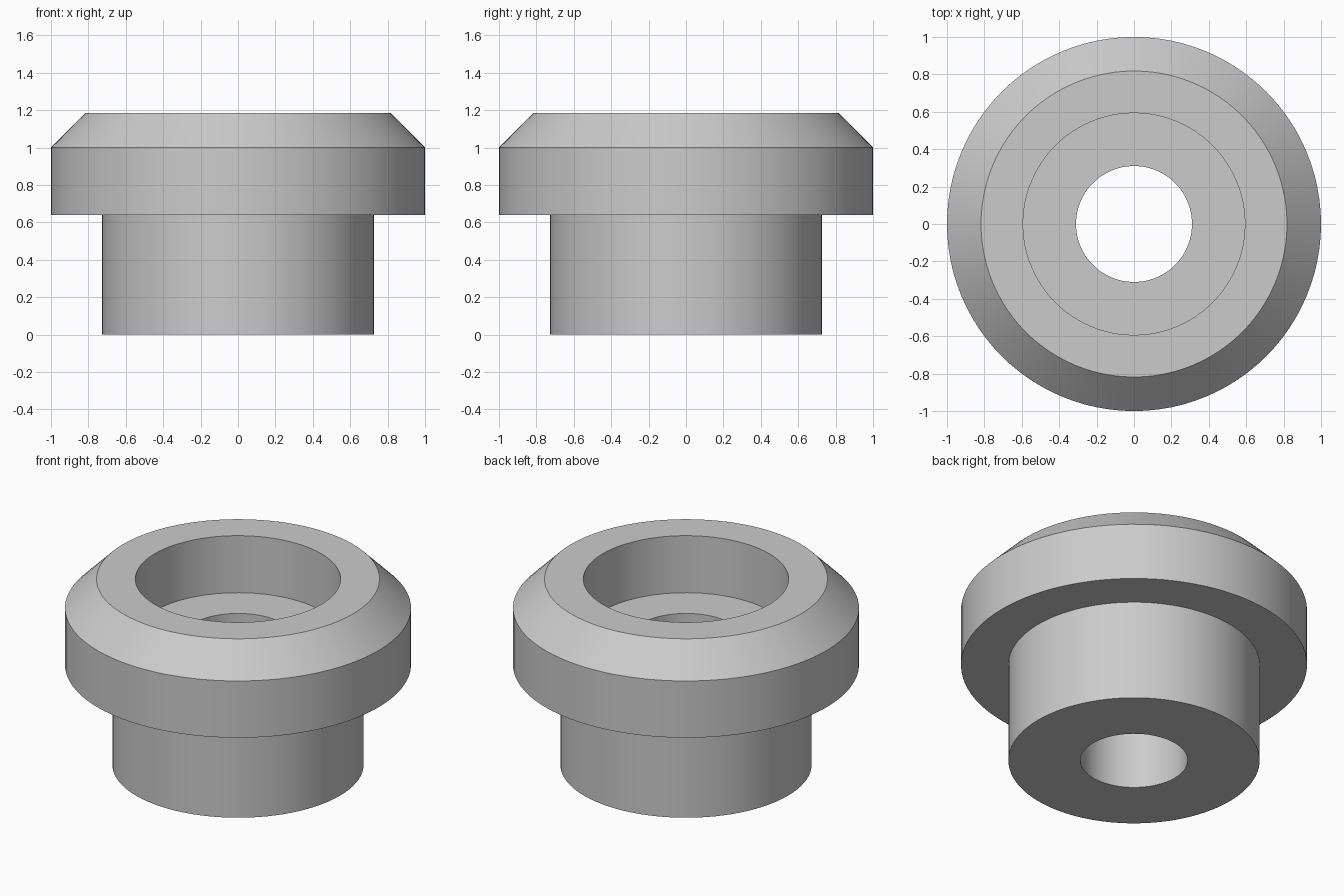
import bpy
import bmesh
import math

# Remove the default cube
cube = bpy.data.objects.get("Cube")
if cube:
    bpy.data.objects.remove(cube, do_unlink=True)

SEGMENTS = 96

# Plain grey material
grey = bpy.data.materials.new("light_grey")
grey.use_nodes = True
color = (0.6, 0.6, 0.6, 1.0)
grey.diffuse_color = color
grey.node_tree.nodes["Principled BSDF"].inputs["Base Color"].default_value = color


def lathe(name, profile, material):
    """Revolve a closed (radius, height) profile around the z axis."""
    bm = bmesh.new()
    verts = [bm.verts.new((r, 0, z)) for r, z in profile]
    edges = [bm.edges.new((v, verts[(i + 1) % len(verts)]))
             for i, v in enumerate(verts)]
    bmesh.ops.spin(bm, geom=verts + edges, cent=(0, 0, 0), axis=(0, 0, 1),
                   angle=math.tau, steps=SEGMENTS, use_merge=True)
    bmesh.ops.remove_doubles(bm, verts=bm.verts[:], dist=0.0001)
    bmesh.ops.recalc_face_normals(bm, faces=bm.faces[:])
    mesh = bpy.data.meshes.new(name)
    bm.to_mesh(mesh)
    bm.free()
    mesh.materials.append(material)
    obj = bpy.data.objects.new(name, mesh)
    bpy.context.collection.objects.link(obj)
    bpy.ops.object.select_all(action="DESELECT")
    obj.select_set(True)
    bpy.context.view_layer.objects.active = obj
    bpy.ops.object.shade_smooth_by_angle(angle=math.radians(30))
    return obj


# Flanged bushing: shank, chamfered collar, counterbore and through hole
hole, bore, shank, rim, collar = 0.31, 0.593, 0.726, 0.818, 1.0
shoulder, floor, chamfer, top = 0.638, 0.82, 1.0, 1.184
lathe("flanged_bushing", [
    (hole, 0), (shank, 0),
    (shank, shoulder), (collar, shoulder),
    (collar, chamfer), (rim, top),
    (bore, top), (bore, floor), (hole, floor),
], grey)
